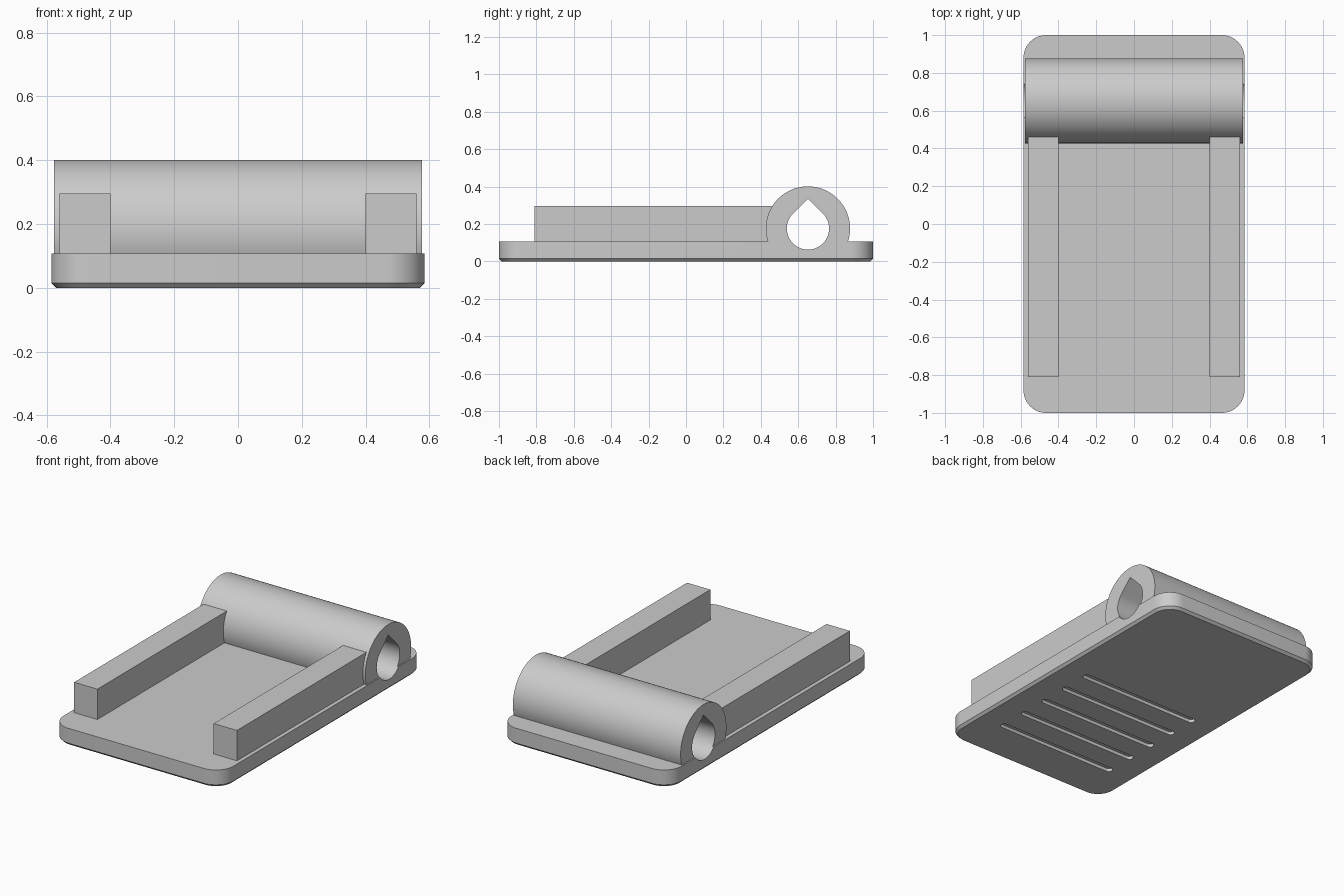
import bpy, bmesh, math

if "Cube" in bpy.data.objects:
    bpy.data.objects.remove(bpy.data.objects["Cube"])

grey = bpy.data.materials.new("plain_grey")
grey.diffuse_color = (0.6, 0.6, 0.6, 1)
grey.use_nodes = True
grey.node_tree.nodes["Principled BSDF"].inputs["Base Color"].default_value = grey.diffuse_color

PLATE_TOP = 0.107
HINGE_Y, HINGE_Z = 0.652, 0.176


def arc(cx, cy, r, a0, a1, n):
    """Points on an arc, angles in degrees."""
    return [(cx + r * math.cos(math.radians(a0 + (a1 - a0) * i / n)),
             cy + r * math.sin(math.radians(a0 + (a1 - a0) * i / n))) for i in range(n + 1)]


def rounded_rect(hx, hy, r, n=12, cy=0.0):
    pts = []
    for k, (sx, sy) in enumerate([(1, 1), (-1, 1), (-1, -1), (1, -1)]):
        pts += arc(sx * (hx - r), cy + sy * (hy - r), r, 90 * k, 90 * k + 90, n)
    return pts


def loft(name, loops):
    """Solid through stacked loops of 3D points, capped at both ends."""
    bm = bmesh.new()
    rings = [[bm.verts.new(p) for p in loop] for loop in loops]
    n = len(rings[0])
    for a, b in zip(rings, rings[1:]):
        for i in range(n):
            j = (i + 1) % n
            bm.faces.new((a[i], a[j], b[j], b[i]))
    bm.faces.new(rings[0][::-1])
    bm.faces.new(rings[-1])
    bmesh.ops.recalc_face_normals(bm, faces=bm.faces)
    me = bpy.data.meshes.new(name)
    bm.to_mesh(me)
    bm.free()
    me.materials.append(grey)
    ob = bpy.data.objects.new(name, me)
    bpy.context.collection.objects.link(ob)
    return ob


def along_x(name, profile, x0, x1):
    return loft(name, [[(x, y, z) for y, z in profile] for x in (x0, x1)])


def along_z(name, profile, z0, z1):
    return loft(name, [[(x, y, z) for x, y in profile] for z in (z0, z1)])


def activate(ob):
    bpy.ops.object.select_all(action='DESELECT')
    ob.select_set(True)
    bpy.context.view_layer.objects.active = ob


def cut(ob, cutter):
    mod = ob.modifiers.new("cut", 'BOOLEAN')
    mod.operation, mod.solver, mod.object = 'DIFFERENCE', 'EXACT', cutter
    activate(ob)
    bpy.ops.object.modifier_apply(modifier=mod.name)


def discard(ob):
    ob.hide_render = True
    bpy.data.objects.remove(ob, do_unlink=True)


# Base plate with rounded corners and a chamfered underside edge
HX, HY, R, C = 0.585, 1.0, 0.12, 0.015
plate = loft("base_plate", [
    [(x, y, z) for x, y in rounded_rect(HX - d, HY - d, R - d)]
    for d, z in ((C, 0), (0, C), (0, PLATE_TOP))])

# Grip grooves on the underside
for i in range(5):
    groove = along_z("groove_cutter", rounded_rect(0.42, 0.0225, 0.0224, 6, 0.045 - 0.187 * i), -0.05, 0.02)
    cut(plate, groove)
    discard(groove)

# Hinge barrel, resting on the plate
BR = 0.225
start = math.degrees(math.asin((PLATE_TOP - HINGE_Z) / BR))
barrel = along_x("hinge_barrel", arc(HINGE_Y, HINGE_Z, BR, start, 180 - start, 72), -0.577, 0.577)

# Teardrop pin hole through barrel and plate
HR = 0.113
teardrop = arc(HINGE_Y, HINGE_Z, HR, 135, 405, 48) + [(HINGE_Y, HINGE_Z + HR * math.sqrt(2))]
pin_hole = along_x("pin_hole_cutter", teardrop, -1, 1)
cut(barrel, pin_hole)
cut(plate, pin_hole)
discard(pin_hole)

# Side rails running into the barrel
rail_side = [(-0.81, PLATE_TOP), (0.48, PLATE_TOP), (0.48, 0.296), (-0.81, 0.296)]
along_x("right_rail", rail_side, 0.40, 0.56)
along_x("left_rail", rail_side, -0.56, -0.40)

for ob in (plate, barrel):
    activate(ob)
    bpy.ops.object.shade_smooth_by_angle(angle=math.radians(30))
